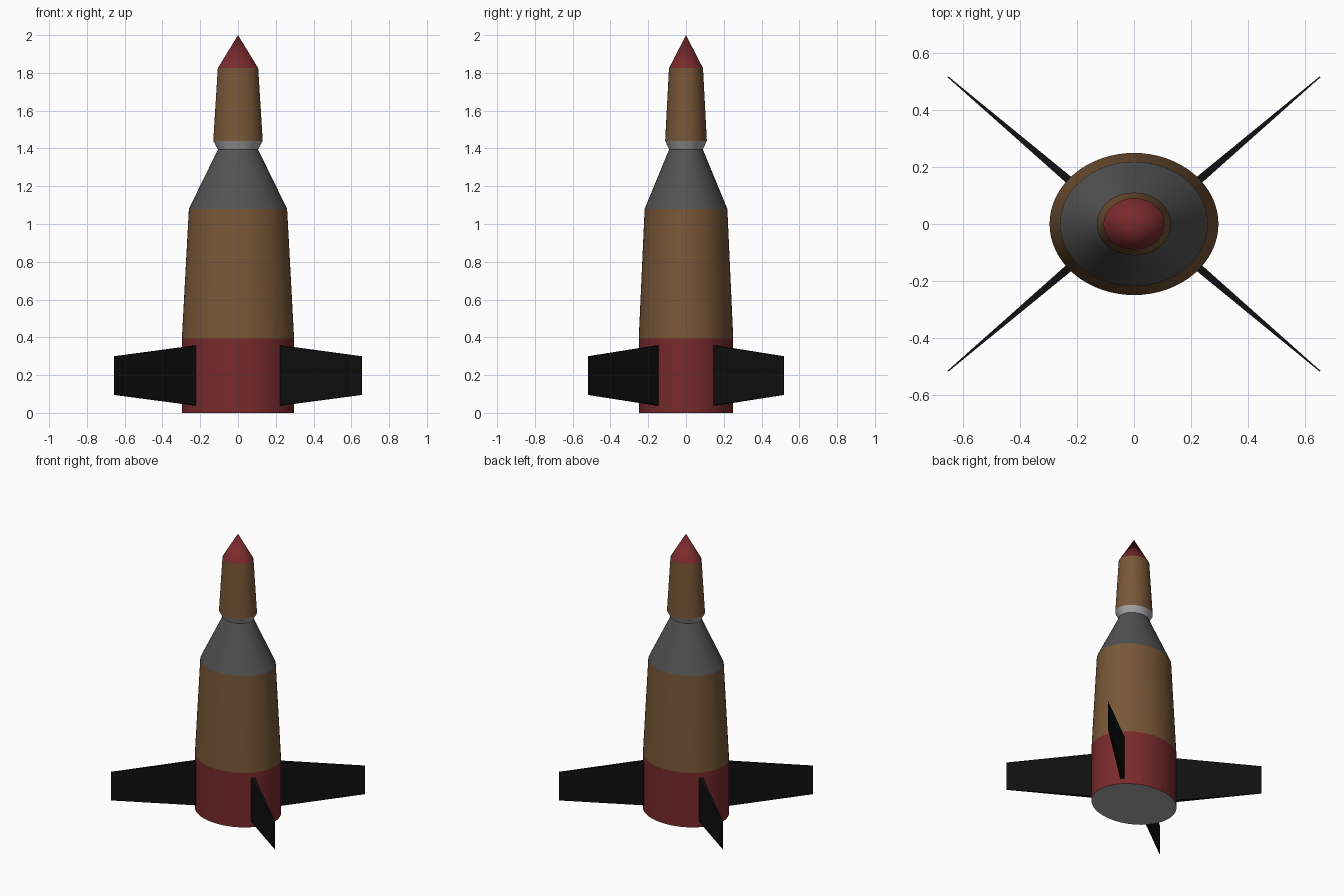
import bpy, bmesh, math

if "Cube" in bpy.data.objects:
    bpy.data.objects.remove(bpy.data.objects["Cube"])

SEGMENTS = 64
SQUASH = 0.842   # body is an ellipse, narrower in y


def material(name, rgb):
    m = bpy.data.materials.new(name)
    m.diffuse_color = (*rgb, 1)
    m.use_nodes = True
    m.node_tree.nodes["Principled BSDF"].inputs["Base Color"].default_value = m.diffuse_color
    return m


red = material("dark red", (0.19, 0.023, 0.025))
brown = material("brown", (0.19, 0.094, 0.038))
grey = material("dark grey", (0.085, 0.085, 0.085))
light = material("light grey", (0.40, 0.40, 0.40))
black = material("black", (0.005, 0.005, 0.005))


def make_object(name, bm, mat, smooth):
    me = bpy.data.meshes.new(name)
    for f in bm.faces:
        f.smooth = smooth
    bm.to_mesh(me)
    bm.free()
    me.materials.append(mat)
    ob = bpy.data.objects.new(name, me)
    bpy.context.collection.objects.link(ob)
    return ob


def section(name, r0, z0, r1, z1, mat):
    """Elliptical band from (r0, z0) up to (r1, z1); radius 0 gives a point."""
    bm = bmesh.new()

    def ring(r, z):
        if r == 0:
            return [bm.verts.new((0, 0, z))] * SEGMENTS
        angles = [2 * math.pi * i / SEGMENTS for i in range(SEGMENTS)]
        return [bm.verts.new((r * math.cos(a), r * SQUASH * math.sin(a), z)) for a in angles]

    low, high = ring(r0, z0), ring(r1, z1)
    for i in range(SEGMENTS):
        j = (i + 1) % SEGMENTS
        corners = [low[i], low[j], high[j], high[i]]
        bm.faces.new(list(dict.fromkeys(corners)))
    return make_object(name, bm, mat, True)


# Body sections, bottom to top
section("base_plate", 0, 0.01, 0.297, 0, light)
section("tail_section", 0.297, 0, 0.297, 0.395, red)
section("lower_body", 0.297, 0.395, 0.26, 1.08, brown)
section("shoulder_cone", 0.26, 1.08, 0.106, 1.395, grey)
section("collar", 0.106, 1.395, 0.131, 1.44, light)
section("upper_body", 0.131, 1.44, 0.107, 1.825, brown)
section("nose_cone", 0.107, 1.825, 0, 2.0, red)

# Four tapered fins on the diagonals
root, tip = (0.2, 0.13), (0.655, 0.518)
length = math.hypot(tip[0] - root[0], tip[1] - root[1])
nx, ny = -(tip[1] - root[1]) / length, (tip[0] - root[0]) / length
for sx, side in ((-1, "left"), (1, "right")):
    for sy, end in ((-1, "front"), (1, "back")):
        bm = bmesh.new()
        loops = []
        for (x, y), half, z0, z1 in ((root, 0.0145, 0.036, 0.36), (tip, 0.002, 0.095, 0.30)):
            loops.append([bm.verts.new((sx * (x + nx * h), sy * (y + ny * h), z))
                          for h, z in ((-half, z0), (half, z0), (half, z1), (-half, z1))])
        a, b = loops
        bm.faces.new(a)
        bm.faces.new(b[::-1])
        for i in range(4):
            j = (i + 1) % 4
            bm.faces.new((a[i], b[i], b[j], a[j]))
        bmesh.ops.recalc_face_normals(bm, faces=bm.faces)
        make_object(f"fin_{end}_{side}", bm, black, False)
